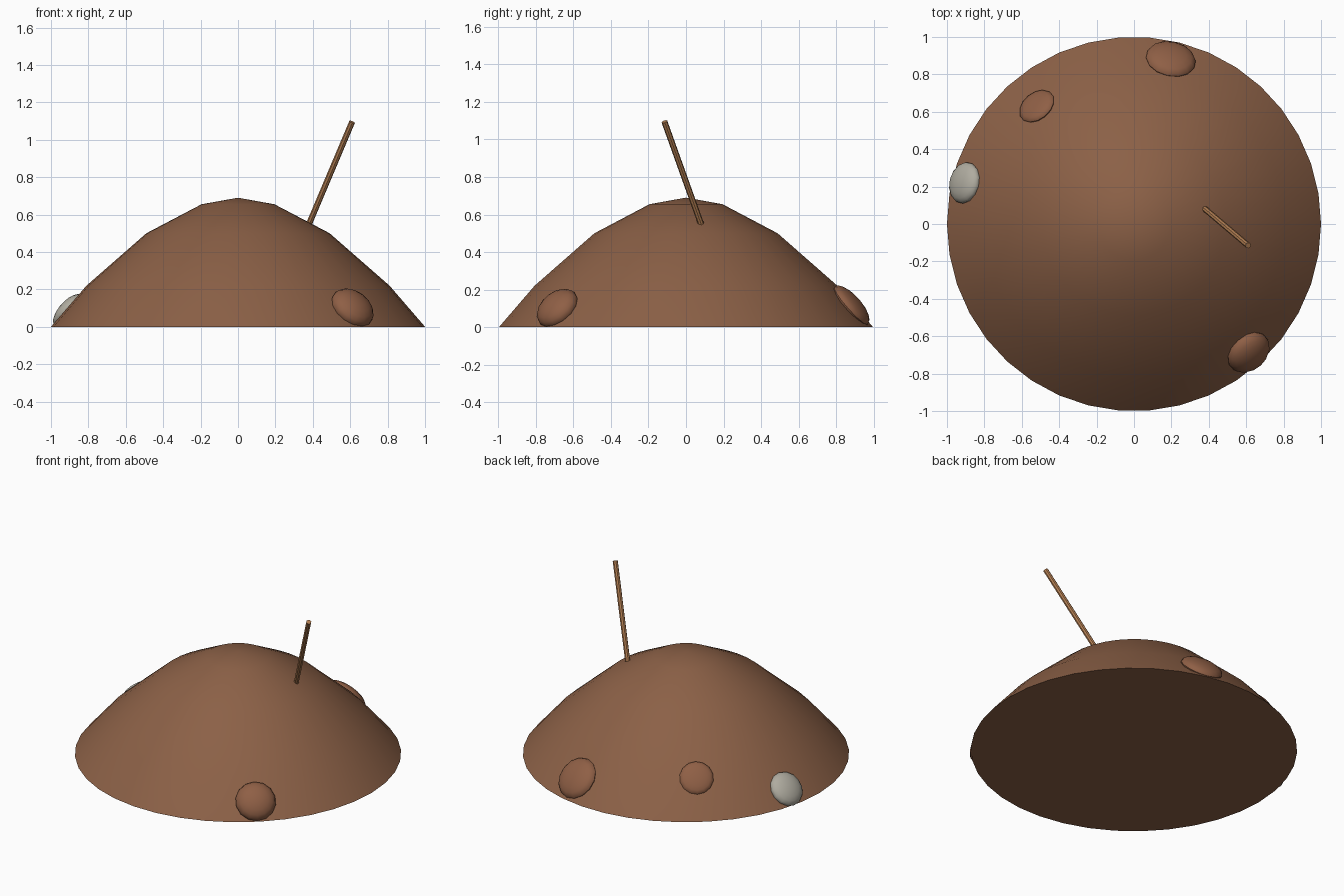
import bpy, bmesh, math
from mathutils import Vector, Matrix

if "Cube" in bpy.data.objects:
    bpy.data.objects.remove(bpy.data.objects["Cube"])


def material(name, rgb):
    m = bpy.data.materials.new(name)
    m.diffuse_color = (*rgb, 1)
    m.use_nodes = True
    m.node_tree.nodes["Principled BSDF"].inputs["Base Color"].default_value = m.diffuse_color
    return m


soil = material("soil brown", (0.26, 0.118, 0.062))
clod_brown = material("clod brown", (0.275, 0.115, 0.06))
stone_grey = material("stone grey", (0.43, 0.41, 0.35))
wood = material("wood tan", (0.45, 0.21, 0.085))


def finish(bm, name, mat):
    bmesh.ops.recalc_face_normals(bm, faces=bm.faces)
    me = bpy.data.meshes.new(name)
    bm.to_mesh(me)
    bm.free()
    ob = bpy.data.objects.new(name, me)
    bpy.context.collection.objects.link(ob)
    me.materials.append(mat)
    bpy.ops.object.select_all(action='DESELECT')
    ob.select_set(True)
    bpy.context.view_layer.objects.active = ob
    bpy.ops.object.shade_smooth_by_angle(angle=math.radians(40))
    return ob


# mound: lathed dome profile with a flat closed base
SIDES = 38
PROFILE = [(1.0, 0.0), (0.81, 0.22), (0.49, 0.5), (0.195, 0.655)]
bm = bmesh.new()
rings = []
for r, z in PROFILE:
    rings.append([bm.verts.new((r * math.cos(2 * math.pi * i / SIDES),
                                r * math.sin(2 * math.pi * i / SIDES), z))
                  for i in range(SIDES)])
for lo, hi in zip(rings, rings[1:]):
    for i in range(SIDES):
        j = (i + 1) % SIDES
        bm.faces.new((lo[i], lo[j], hi[j], hi[i]))
apex = bm.verts.new((0, 0, 0.69))
for i in range(SIDES):
    bm.faces.new((rings[-1][i], rings[-1][(i + 1) % SIDES], apex))
bm.faces.new(rings[0][::-1])
finish(bm, "mound", soil)


# clods and stone: flattened balls lying on the slope, trimmed at the ground
def lump(name, centre, radius, thickness, mat):
    out = Vector((centre[0], centre[1], 0)).normalized()
    normal = out * 0.757 + Vector((0, 0, 0.654))
    rot = normal.to_track_quat('Z', 'Y').to_matrix().to_4x4()
    bm = bmesh.new()
    bmesh.ops.create_uvsphere(bm, u_segments=14, v_segments=10, radius=1)
    bm.transform(Matrix.Translation(centre) @ rot
                 @ Matrix.Diagonal((radius, radius, thickness, 1)))
    cut = bmesh.ops.bisect_plane(
        bm, geom=bm.verts[:] + bm.edges[:] + bm.faces[:],
        plane_co=(0, 0, 0.001), plane_no=(0, 0, 1), clear_inner=True)
    edges = [e for e in cut["geom_cut"] if isinstance(e, bmesh.types.BMEdge)]
    if edges:
        bmesh.ops.holes_fill(bm, edges=edges)
    finish(bm, name, mat)


lump("front_clod", (0.612, -0.685, 0.1), 0.125, 0.07, clod_brown)
lump("back_clod", (0.197, 0.88, 0.115), 0.135, 0.05, clod_brown)
lump("small_clod", (-0.52, 0.63, 0.213), 0.105, 0.03, clod_brown)
lump("stone", (-0.905, 0.22, 0.085), 0.112, 0.05, stone_grey)

# stick: thin leaning rod planted in the slope
a, b = Vector((0.38, 0.08, 0.55)), Vector((0.61, -0.115, 1.095))
bm = bmesh.new()
bmesh.ops.create_cone(bm, cap_ends=True, segments=8, radius1=0.016,
                      radius2=0.016, depth=(b - a).length)
bm.transform(Matrix.Translation((a + b) / 2)
             @ (b - a).to_track_quat('Z', 'Y').to_matrix().to_4x4())
finish(bm, "stick", wood)
